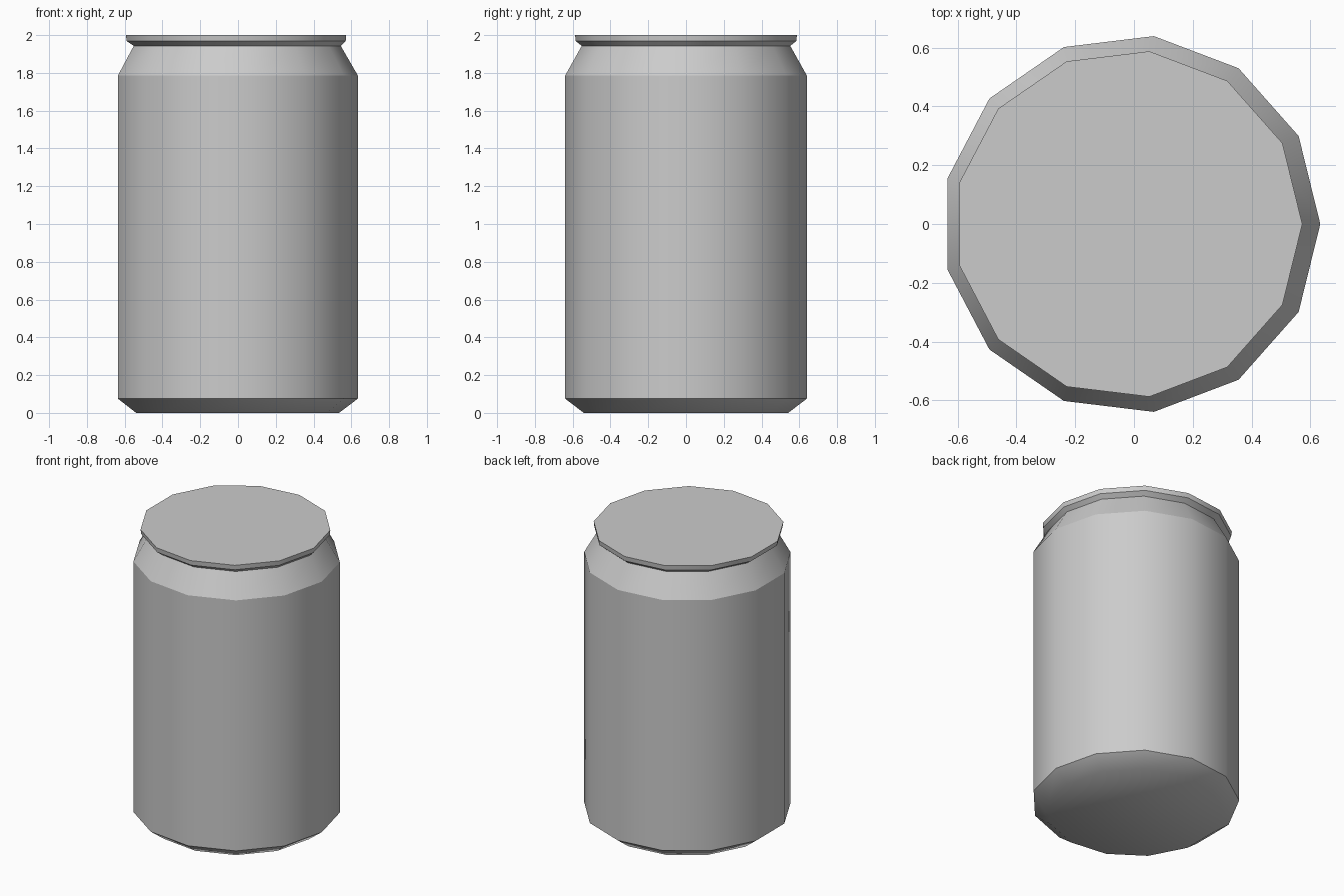
import bpy, bmesh, math

if "Cube" in bpy.data.objects:
    bpy.data.objects.remove(bpy.data.objects["Cube"])

SIDES = 13

# (radius, centre x, z, sharp edge loop) from base to lid
profile = [
    (0.545, -0.010, 0.000, False),  # base
    (0.644, -0.010, 0.075, True),   # lower body edge
    (0.644, -0.010, 1.787, True),   # shoulder
    (0.556, -0.012, 1.943, True),   # neck pinch
    (0.588, -0.018, 1.968, True),   # underside of rim
    (0.592, -0.019, 2.000, True),   # lid edge
]

bm = bmesh.new()
rings = []
for r, cx, z, sharp in profile:
    ring = []
    for i in range(SIDES):
        a = 2 * math.pi * i / SIDES
        ring.append(bm.verts.new((cx + r * math.cos(a), r * math.sin(a), z)))
    rings.append(ring)

# walls
for lower, upper in zip(rings, rings[1:]):
    for i in range(SIDES):
        j = (i + 1) % SIDES
        bm.faces.new((lower[i], lower[j], upper[j], upper[i]))

# flat base and lid
bm.faces.new(rings[0][::-1])
bm.faces.new(rings[-1])

# smooth around the can, crisp between its bands
for f in bm.faces:
    f.smooth = True
for ring, (r, cx, z, sharp) in zip(rings, profile):
    for i in range(SIDES):
        bm.edges.get((ring[i], ring[(i + 1) % SIDES])).smooth = not sharp

mesh = bpy.data.meshes.new("drink_can")
bm.to_mesh(mesh)
bm.free()
can = bpy.data.objects.new("drink_can", mesh)
bpy.context.collection.objects.link(can)
